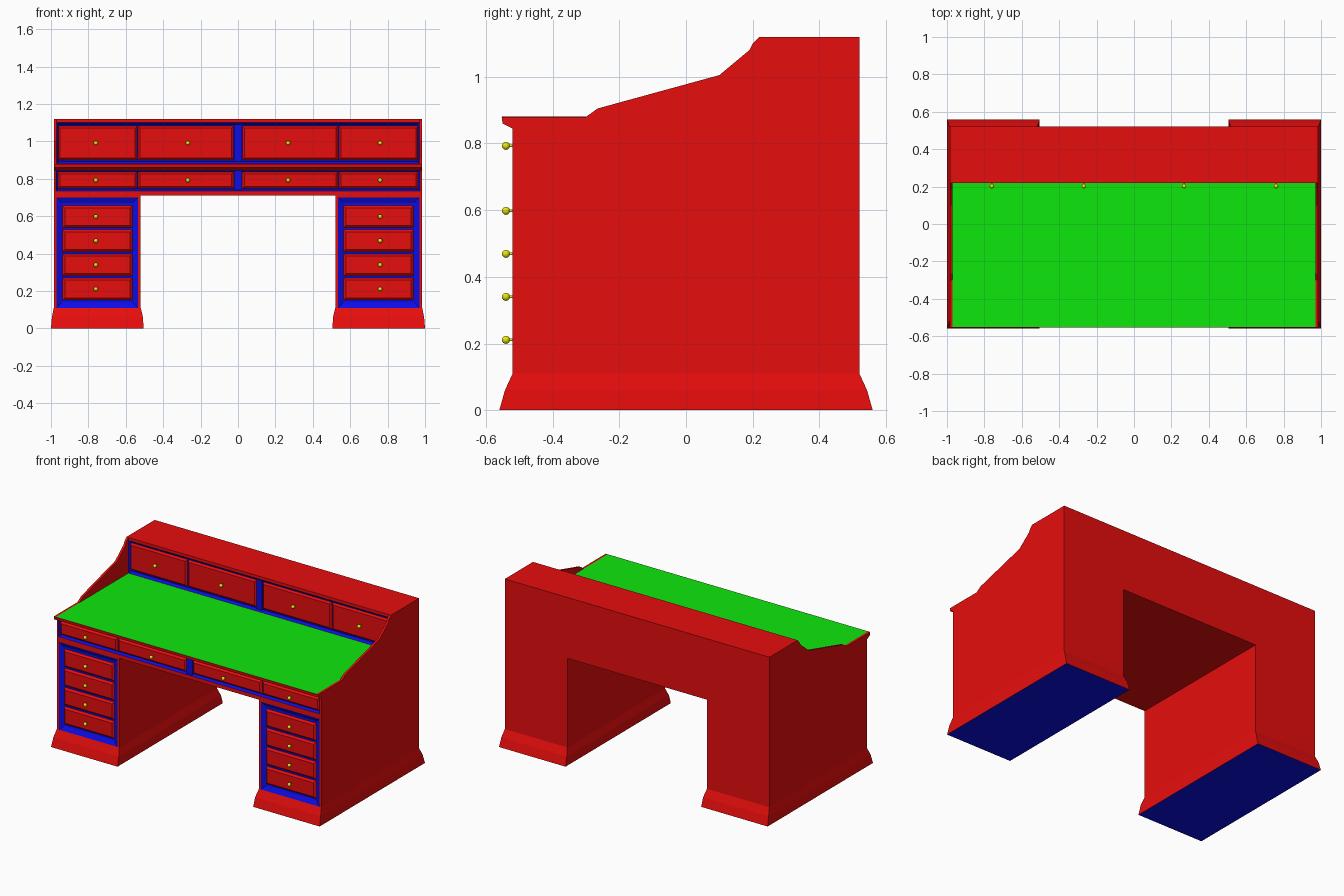
import bpy, bmesh
from mathutils import Matrix, Vector

if "Cube" in bpy.data.objects:
    bpy.data.objects.remove(bpy.data.objects["Cube"], do_unlink=True)


def material(name, colour):
    m = bpy.data.materials.new(name)
    m.use_nodes = True
    m.diffuse_color = colour
    m.node_tree.nodes["Principled BSDF"].inputs["Base Color"].default_value = colour
    return m


RED = material("red wood", (0.8, 0.004, 0.004, 1))
BLUE = material("blue frame", (0.004, 0.004, 0.8, 1))
GREEN = material("green desktop", (0.004, 0.8, 0.004, 1))
YELLOW = material("yellow knob", (0.8, 0.8, 0.004, 1))


def finish(name, bm, mats):
    bmesh.ops.recalc_face_normals(bm, faces=bm.faces)
    me = bpy.data.meshes.new(name)
    bm.to_mesh(me)
    bm.free()
    for m in mats:
        me.materials.append(m)
    ob = bpy.data.objects.new(name, me)
    bpy.context.collection.objects.link(ob)
    return ob


def rect_y(x0, x1, z0, z1, y):
    return [(x0, y, z0), (x1, y, z0), (x1, y, z1), (x0, y, z1)]


def rect_z(x0, x1, y0, y1, z):
    return [(x0, y0, z), (x1, y0, z), (x1, y1, z), (x0, y1, z)]


def loft(name, rings, mats=(RED,), start=0, accent_from=99):
    """Join equal rings with quads; segments from accent_from on use the second material."""
    bm = bmesh.new()
    loops = [[bm.verts.new(p) for p in ring] for ring in rings]
    n = len(loops[0])
    for s, (a, b) in enumerate(zip(loops, loops[1:])):
        for i in range(n):
            j = (i + 1) % n
            bm.faces.new((a[i], a[j], b[j], b[i])).material_index = int(s >= accent_from)
    bm.faces.new(loops[0]).material_index = start
    bm.faces.new(loops[-1]).material_index = int(accent_from < 99)
    return finish(name, bm, mats)


def carcass(name, outer, opening, back, front, slope=0.015, frame=0.015):
    """Box with a red rim and a sloping blue recess in its front."""
    x0, x1, z0, z1 = opening
    inner = (x0 + frame, x1 - frame, z0 + frame, z1 - frame)
    loft(name, [rect_y(*outer, back), rect_y(*outer, front), rect_y(*opening, front),
                rect_y(*inner, front + slope)], (RED, BLUE), accent_from=2)


def knob(name, x, z, y):
    bm = bmesh.new()
    bmesh.ops.create_uvsphere(bm, u_segments=12, v_segments=8, radius=0.012,
                              matrix=Matrix.Translation((x, y - 0.022, z)))
    stem = Matrix.Translation((x, y - 0.008, z)) @ Matrix.Rotation(1.5708, 4, "X")
    bmesh.ops.create_cone(bm, cap_ends=True, segments=8, radius1=0.004, radius2=0.004,
                          depth=0.02, matrix=stem)
    for f in bm.faces:
        f.smooth = True
    finish(name, bm, (YELLOW,))


def drawer(name, x0, x1, z0, z1, y, knob_x=None):
    """Drawer front with bevelled edges and a knob; y is its front plane."""
    b = 0.012
    loft(name, [rect_y(x0, x1, z0, z1, y + 0.03), rect_y(x0, x1, z0, z1, y + 0.012),
                rect_y(x0 + b, x1 - b, z0 + b, z1 - b, y)])
    knob(name + "_knob", knob_x or (x0 + x1) / 2, (z0 + z1) / 2, y)


def drawer_row(name, z0, z1, y):
    """Two drawers on each side of a blue centre divider."""
    for side, s in (("left", 1), ("right", -1)):
        for part, a, b, k in (("inner", 0.022, 0.535, 0.268), ("outer", 0.539, 0.965, 0.76)):
            drawer(f"{side}_{part}_{name}_drawer", *sorted((s * a, s * b)), z0, z1, y, s * k)
    loft(name + "_divider", [rect_y(-0.022, 0.022, z0 - 0.008, z1 + 0.008, y + 0.03),
                             rect_y(-0.022, 0.022, z0 - 0.008, z1 + 0.008, y + 0.002)], (BLUE,))


# Pedestals, plinths, drawers and side panels
profile = [(-0.30, 0.87), (-0.30, 0.88), (-0.265, 0.905), (0.10, 1.005), (0.19, 1.08),
           (0.20, 1.10), (0.22, 1.12), (0.52, 1.12), (0.52, 0.87)]
for side, s in (("left", 1), ("right", -1)):
    def span(a, b):
        return tuple(sorted((s * a, s * b)))

    carcass(side + "_pedestal", (*span(0.52, 0.985), 0.098, 0.71),
            (*span(0.535, 0.97), 0.11, 0.70), 0.52, -0.52, frame=0.03)
    loft(side + "_plinth",
         [rect_z(*span(0.505, 1.0), -0.56, 0.56, 0),
          rect_z(*span(0.508, 0.995), -0.543, 0.543, 0.06),
          rect_z(*span(0.52, 0.985), -0.52, 0.52, 0.11)], (RED, BLUE), start=1)
    for i in range(4):
        z = 0.152 + 0.129 * i
        drawer(f"{side}_pedestal_drawer_{i + 1}", *span(0.565, 0.938), z, z + 0.118,
               -0.518, s * 0.76)
    loft(side + "_side_panel", [[(s * x, y, z) for y, z in profile] for x in (0.97, 0.985)])

# Apron with its drawer row
carcass("apron", (-0.985, 0.985, 0.71, 0.87), (-0.972, 0.972, 0.735, 0.847), 0.52, -0.52,
        frame=0.01)
drawer_row("apron", 0.748, 0.838, -0.518)

# Desktop with a moulded front edge and a green writing surface
loft("desktop",
     [rect_z(-0.985, 0.985, -0.52, 0.21, 0.845), rect_z(-0.985, 0.985, -0.55, 0.21, 0.86),
      rect_z(-0.985, 0.985, -0.553, 0.23, 0.88), rect_z(-0.97, 0.97, -0.551, 0.225, 0.8805)],
     (RED, GREEN), accent_from=3)

# Raised back cabinet with its drawer row
carcass("back_cabinet", (-0.97, 0.97, 0.87, 1.12), (-0.968, 0.968, 0.881, 1.10), 0.52, 0.22,
        frame=0.012)
drawer_row("back_cabinet", 0.90, 1.083, 0.224)
